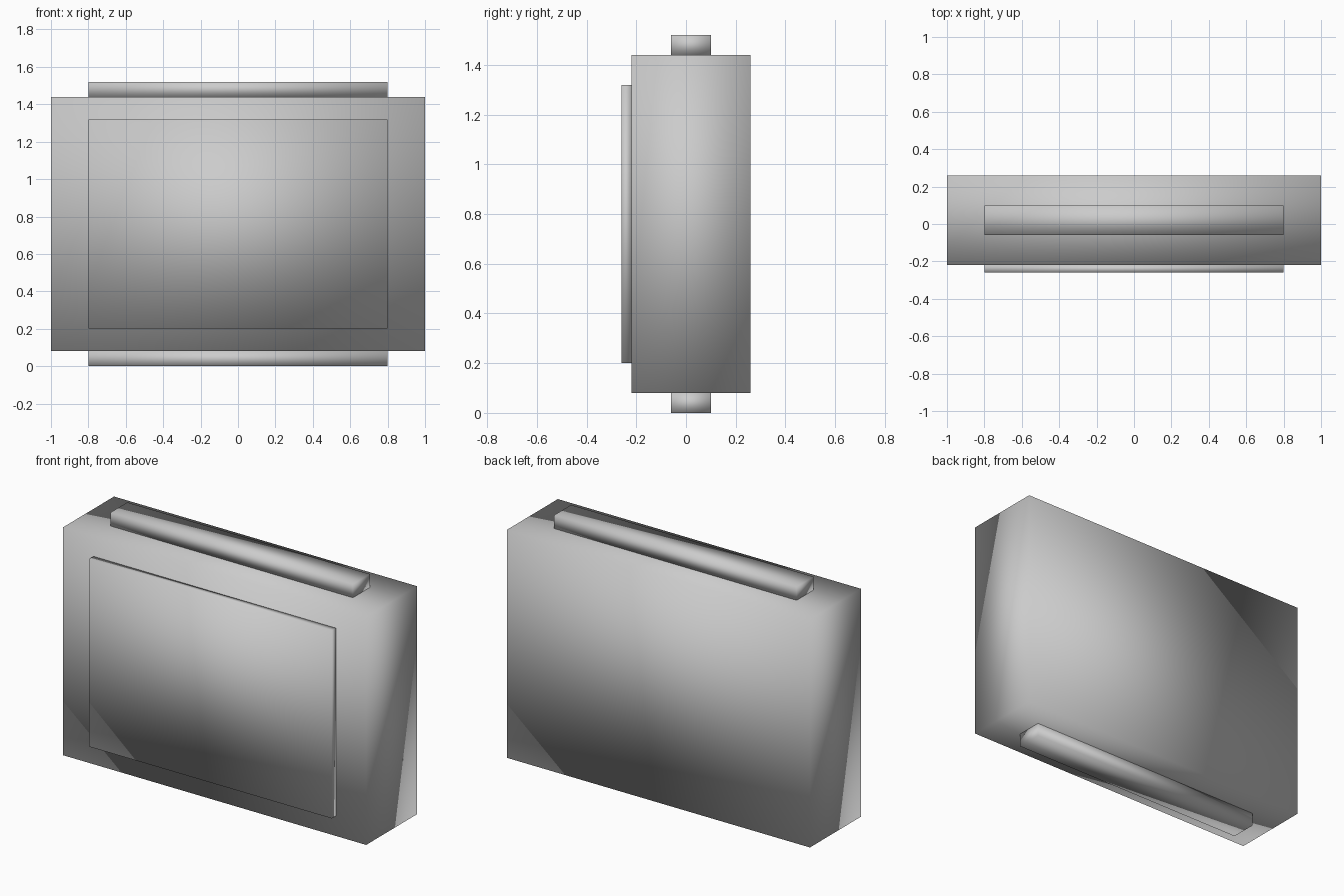
import bpy

if "Cube" in bpy.data.objects:
    bpy.data.objects.remove(bpy.data.objects["Cube"])


def box(name, x, y, z):
    """Axis-aligned box from (min, max) ranges, with soft shared normals."""
    size = [r[1] - r[0] for r in (x, y, z)]
    centre = [(r[0] + r[1]) / 2 for r in (x, y, z)]
    bpy.ops.mesh.primitive_cube_add(size=1, location=centre)
    obj = bpy.context.object
    obj.name = name
    obj.scale = size
    bpy.ops.object.transform_apply(location=False, rotation=False, scale=True)
    bpy.ops.object.shade_smooth()
    return obj


# Main case
box("case_body", (-1, 1), (-0.22, 0.26), (0.08, 1.44))

# Raised panel on the front
box("front_panel", (-0.8, 0.8), (-0.26, -0.22), (0.2, 1.32))

# Matching bars above and below the case
for name, z0 in (("top_bar", 1.44), ("bottom_bar", 0.0)):
    box(name, (-0.8, 0.8), (-0.06, 0.10), (z0, z0 + 0.08))
